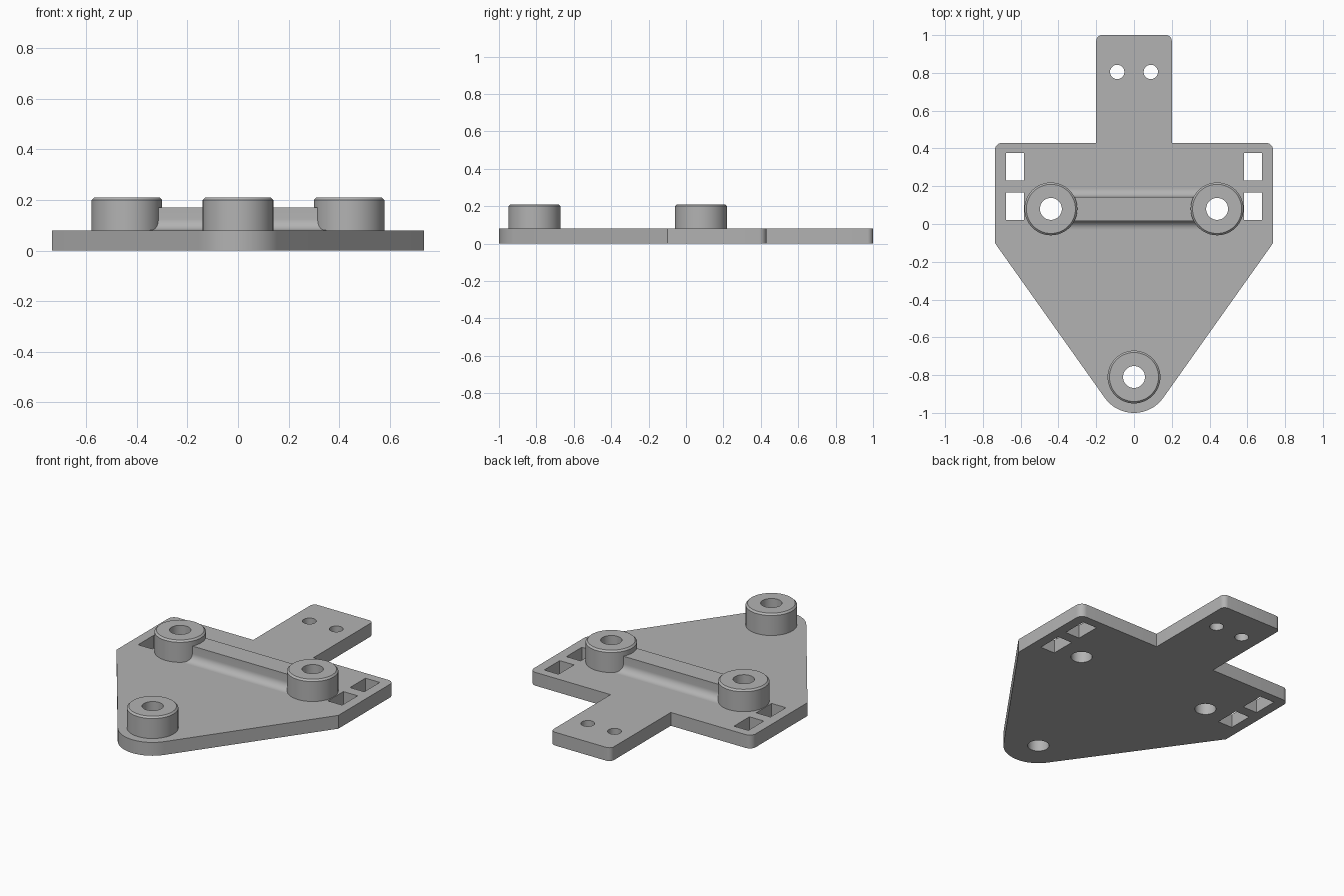
import bpy
import bmesh
from math import sin, cos, pi, atan2, radians

cube = bpy.data.objects.get("Cube")
if cube:
    bpy.data.objects.remove(cube, do_unlink=True)

PLATE_TOP = 0.08
BOSS_TOP = 0.21
BOSS_R, BORE_R = 0.14, 0.058
REAR_X, REAR_Y = 0.44, 0.08
TIP_Y, TIP_R = -0.81, 0.19

grey = bpy.data.materials.new("plain grey")
grey.use_nodes = True
GREY = (0.45, 0.45, 0.45, 1)
grey.diffuse_color = GREY
grey.node_tree.nodes["Principled BSDF"].inputs["Base Color"].default_value = GREY


def finish(bm, name):
    bmesh.ops.recalc_face_normals(bm, faces=bm.faces[:])
    mesh = bpy.data.meshes.new(name)
    bm.to_mesh(mesh)
    bm.free()
    mesh.materials.append(grey)
    obj = bpy.data.objects.new(name, mesh)
    bpy.context.collection.objects.link(obj)
    bpy.ops.object.select_all(action="DESELECT")
    obj.select_set(True)
    bpy.context.view_layer.objects.active = obj
    bpy.ops.object.shade_smooth_by_angle(angle=radians(30))
    return obj


def arc(cx, cy, r, start, end, steps):
    angles = [start + (end - start) * i / steps for i in range(steps + 1)]
    return [(cx + r * cos(a), cy + r * sin(a)) for a in angles]


def circle(cx, cy, r, steps=48):
    return arc(cx, cy, r, 0, 2 * pi, steps)[:-1]


def rect(x0, x1, y0, y1):
    return [(x0, y0), (x1, y0), (x1, y1), (x0, y1)]


# Base plate: mirrored outline with round tip, shoulders and rear tab
W, SHOULDER_Y, FLANK_Y = 0.737, 0.43, -0.10
TAB_W, TAB_Y = 0.2, 1.0
tip_angle = atan2(-W, FLANK_Y - TIP_Y) + pi / 2
d = ((W ** 2) + (FLANK_Y - TIP_Y) ** 2) ** 0.5
# Tangent from the flank corner onto the tip arc
to_corner = atan2(FLANK_Y - TIP_Y, W)
tangent = to_corner - atan2((d * d - TIP_R ** 2) ** 0.5, TIP_R)
half = arc(0, TIP_Y, TIP_R, -pi / 2, tangent, 16)
half.append((W, FLANK_Y))
half += arc(W - 0.04, SHOULDER_Y - 0.04, 0.04, 0, pi / 2, 8)
half.append((TAB_W, SHOULDER_Y))
half += arc(TAB_W - 0.03, TAB_Y - 0.03, 0.03, 0, pi / 2, 8)
outline = half + [(-x, y) for x, y in reversed(half[1:])]

# Through holes: bores, rear screw holes and side slots
loops = [outline, circle(0, TIP_Y, BORE_R)]
for s in (-1, 1):
    loops.append(circle(s * REAR_X, REAR_Y, BORE_R))
    loops.append(circle(s * 0.089, 0.805, 0.038, 32))
    for y0 in (0.02, 0.23):
        loops.append(rect(s * 0.583, s * 0.678, y0, y0 + 0.147))

bm = bmesh.new()
for pts in loops:
    vs = [bm.verts.new((x, y, 0)) for x, y in pts]
    for a, b in zip(vs, vs[1:] + vs[:1]):
        bm.edges.new((a, b))
bmesh.ops.triangle_fill(bm, use_beauty=True, edges=bm.edges[:])
ext = bmesh.ops.extrude_face_region(bm, geom=bm.faces[:], use_keep_orig=True)
top = [v for v in ext["geom"] if isinstance(v, bmesh.types.BMVert)]
bmesh.ops.translate(bm, verts=top, vec=(0, 0, PLATE_TOP))
finish(bm, "base_plate")


# Bosses: turned rings with a chamfered rim
def boss(name, cx, cy, steps=48):
    profile = [(BORE_R, PLATE_TOP), (BORE_R, BOSS_TOP),
               (BOSS_R - 0.01, BOSS_TOP), (BOSS_R, BOSS_TOP - 0.01),
               (BOSS_R, PLATE_TOP)]
    bm = bmesh.new()
    rings = [[bm.verts.new((x, y, z)) for x, y in circle(cx, cy, r, steps)]
             for r, z in profile]
    for lo, hi in zip(rings, rings[1:]):
        for i in range(steps):
            j = (i + 1) % steps
            bm.faces.new((lo[i], lo[j], hi[j], hi[i]))
    finish(bm, name)


boss("front_boss", 0, TIP_Y)
boss("left_boss", REAR_X, REAR_Y)
boss("right_boss", -REAR_X, REAR_Y)

# Cross rib: bar with concave fillets where it meets the plate
RIB_HALF, RIB_TOP, FILLET, RIB_END = 0.063, 0.17, 0.045, 0.36
side = arc(RIB_HALF + FILLET, PLATE_TOP + FILLET, FILLET, -pi / 2, -pi, 10)
side.append((RIB_HALF, RIB_TOP))
section = side + [(-y, z) for y, z in reversed(side)]
bm = bmesh.new()
ends = [[bm.verts.new((x, REAR_Y + y, z)) for y, z in section]
        for x in (-RIB_END, RIB_END)]
for i in range(len(section) - 1):
    bm.faces.new((ends[0][i], ends[0][i + 1], ends[1][i + 1], ends[1][i]))
rib = finish(bm, "cross_rib")
